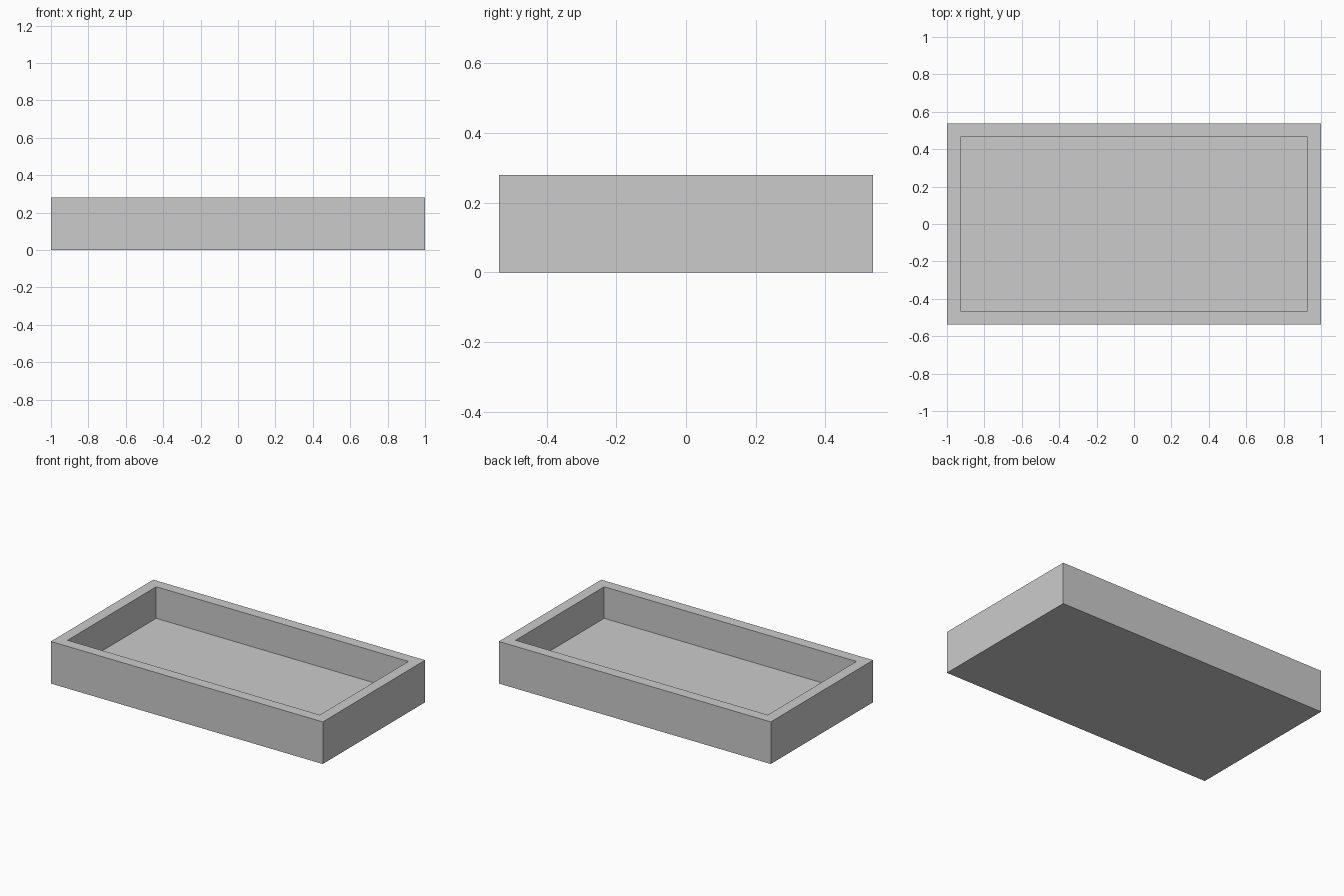
import bpy, bmesh

if "Cube" in bpy.data.objects:
    bpy.data.objects.remove(bpy.data.objects["Cube"])

LENGTH, WIDTH, HEIGHT = 2.0, 1.075, 0.28
WALL, FLOOR = 0.072, 0.07

# Solid outer block standing on z = 0
bm = bmesh.new()
bmesh.ops.create_cube(bm, size=1)
for v in bm.verts:
    v.co.x *= LENGTH
    v.co.y *= WIDTH
    v.co.z = (v.co.z + 0.5) * HEIGHT
bm.normal_update()

# Rim: inset the top face, then sink it to form the recess
top = max(bm.faces, key=lambda f: f.calc_center_median().z)
bmesh.ops.inset_region(bm, faces=[top], thickness=WALL, use_even_offset=True)
floor = bmesh.ops.extrude_discrete_faces(bm, faces=[top])["faces"][0]
for v in floor.verts:
    v.co.z = FLOOR
bmesh.ops.recalc_face_normals(bm, faces=bm.faces)

# Tray object
mesh = bpy.data.meshes.new("tray")
bm.to_mesh(mesh)
bm.free()
tray = bpy.data.objects.new("tray", mesh)
bpy.context.collection.objects.link(tray)
